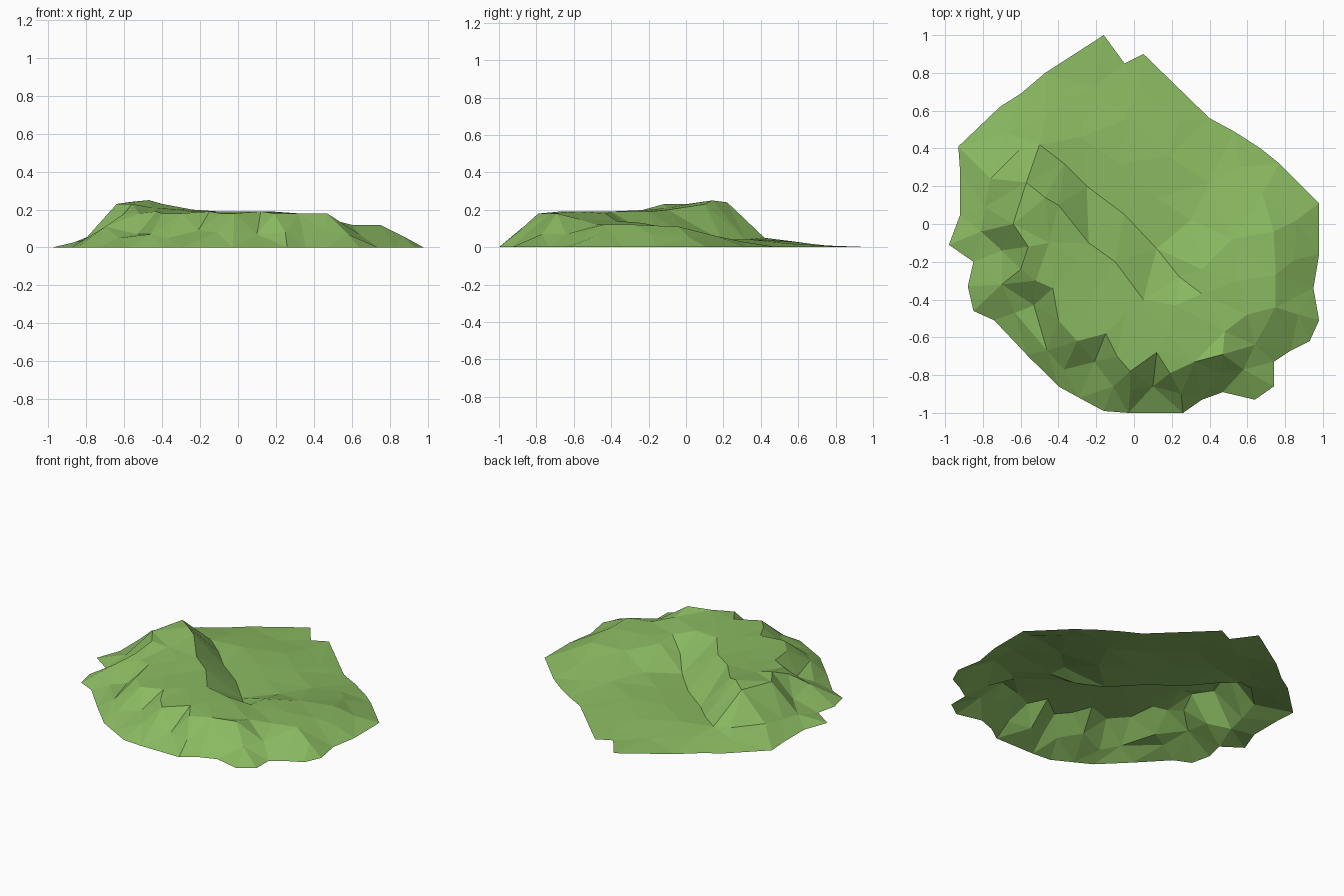
import bpy
import bmesh
from mathutils import Vector
from mathutils.geometry import delaunay_2d_cdt

cube = bpy.data.objects.get("Cube")
if cube:
    bpy.data.objects.remove(cube, do_unlink=True)


def make_material(name, colour):
    material = bpy.data.materials.new(name)
    material.use_nodes = True
    material.diffuse_color = colour
    shader = material.node_tree.nodes["Principled BSDF"]
    shader.inputs["Base Color"].default_value = colour
    shader.inputs["Roughness"].default_value = 1
    return material


# All survey points are in hundredths of a unit.
# Ground outline, where the hill meets the floor
shore = [(-16, 100), (-5, 85), (5, 90), (40, 56), (53, 49), (67, 40), (77, 32),
         (98, 11), (98, -16), (95, -34), (98, -51), (93, -62), (83, -67),
         (74, -73), (74, -86), (64, -93), (47, -89), (36, -93), (26, -100),
         (-3, -100), (-16, -99), (-29, -92), (-40, -86), (-57, -69), (-74, -51),
         (-85, -46), (-88, -33), (-85, -20), (-98, -11), (-92, 5), (-92, 27),
         (-93, 41), (-71, 62), (-60, 69), (-47, 80)]

# Crest of the plateau, from the back spur over the summit to the right
crest = [(-61, 39, 6), (-57, 22, 24), (-47, 14, 25), (-40, 10, 23),
         (-24, -10, 20), (-10, -20, 19), (5, -40, 19), (22, -43, 18)]

# Foot of the bank below the crest, climbing to the shelf at its end
bank_foot = [(-50, 42, 5), (-37, 32, 4), (-25, 20, 3), (-5, 5, 3),
             (12, -13, 3), (24, -28, 8), (36, -37, 14), (36, -24, 13)]

# Broken rim along the left and front of the plateau
rim = [(-64, 0, 23), (-56, -12, 23), (-60, -24, 18), (-52, -30, 18),
       (-43, -34, 19), (-40, -51, 18), (-30, -62, 18), (-15, -58, 19),
       (-9, -70, 18), (-2, -78, 18), (12, -68, 19), (19, -79, 18),
       (32, -73, 18), (47, -69, 18)]

# Edge of the lower shelf on the right
shelf = [(48, -57, 15), (60, -48, 12), (75, -44, 12), (75, -27, 12),
         (74, -4, 11), (68, 16, 6), (56, 30, 3)]

# Gullies and spurs on the outer slopes
slopes = [(-70, -32, 11), (-63, -47, 5), (-53, -43, 7), (-70, -14, 8),
          (-81, -4, 4), (-79, 9, 5), (-76, 24, 7),
          (-46, -67, 7), (-37, -77, 5), (-21, -73, 9), (-11, -86, 8),
          (-2, -88, 10), (10, -86, 7), (25, -90, 8), (46, -79, 9),
          (58, -77, 7), (64, -64, 7), (87, -48, 6), (85, -19, 7), (86, 2, 5)]

# Gentle swells on the plateau, the shelf and the back apron
swells = [(-30, -20, 20), (-25, -42, 19), (-5, -48, 19), (18, -58, 19),
          (-45, -10, 21), (55, -30, 12), (52, -8, 10),
          (30, 2, 5), (12, 14, 4), (40, 22, 4), (-8, 32, 4), (18, 36, 4),
          (-28, 46, 4), (-3, 56, 3), (24, 54, 2), (-46, 58, 3),
          (-68, 48, 3), (-22, 72, 1), (2, 74, 1)]

points, edges = [], []


def survey(line, linked=True, closed=False):
    """Add a line of points, keeping its segments as terrain edges."""
    start = len(points)
    points.extend(Vector((p[0], p[1], p[2] if len(p) > 2 else 0)) / 100 for p in line)
    if linked:
        edges.extend((i, i + 1) for i in range(start, len(points) - 1))
    if closed:
        edges.append((len(points) - 1, start))


survey(shore, closed=True)
for ridge_line in (crest, bank_foot, rim, shelf):
    survey(ridge_line)
for scatter in (slopes, swells):
    survey(scatter, linked=False)

# Triangulate the survey inside the shore, leaving the underside open
flat = [p.to_2d() for p in points]
verts, _, faces, origins, _, _ = delaunay_2d_cdt(flat, edges, [], 1, 0.0001)

bm = bmesh.new()
ground = []
for place, origin in zip(verts, origins):
    ground.append(bm.verts.new((place.x, place.y, points[origin[0]].z)))
for face in faces:
    bm.faces.new([ground[i] for i in face])
for face in bm.faces:
    face.normal_update()
    if face.normal.z < 0:
        face.normal_flip()

mesh = bpy.data.meshes.new("grassy_hill")
bm.to_mesh(mesh)
bm.free()
mesh.materials.append(make_material("grass_green", (0.254, 0.491, 0.119, 1)))
hill = bpy.data.objects.new("grassy_hill", mesh)
bpy.context.collection.objects.link(hill)
